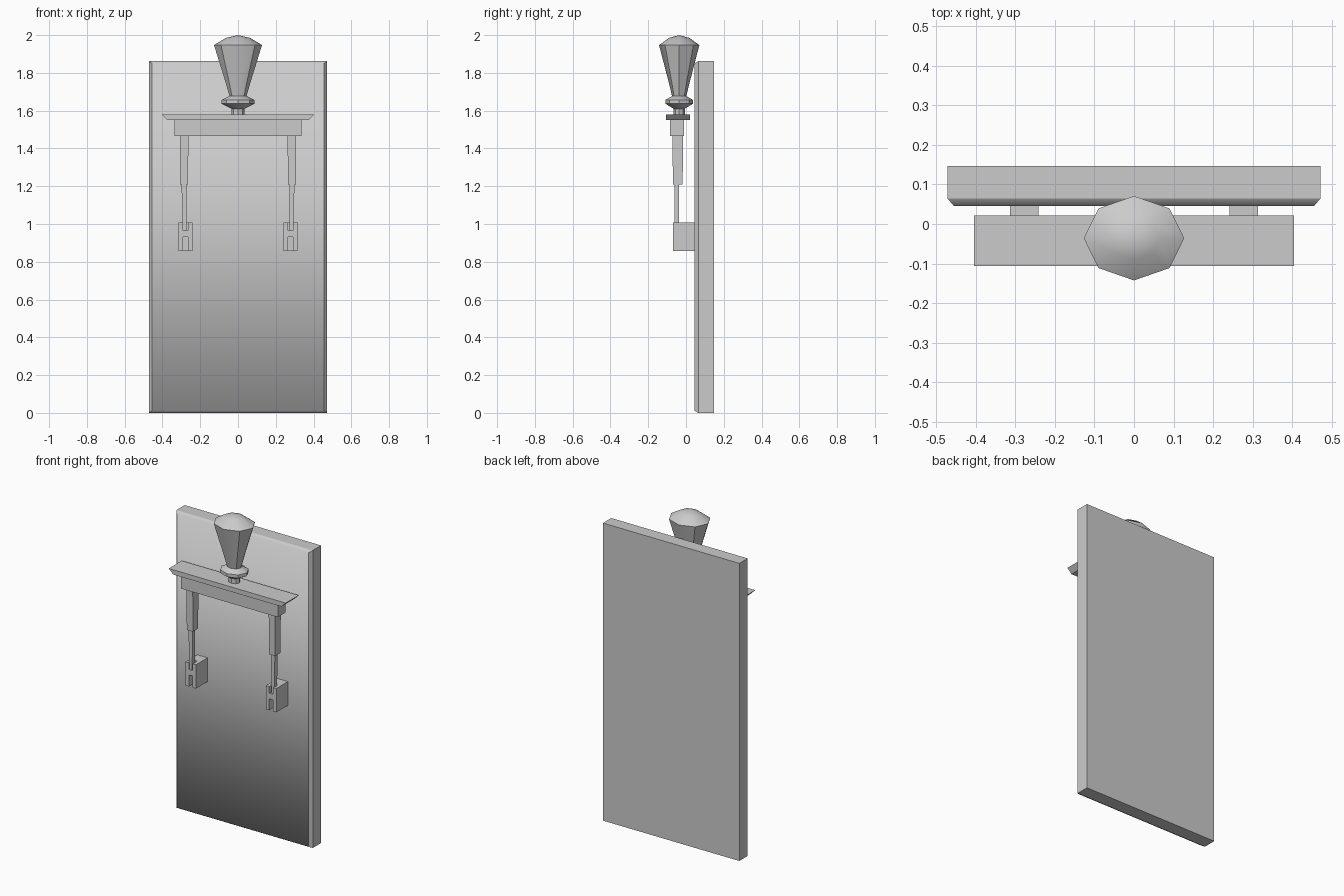
import bpy, bmesh, math

cube = bpy.data.objects.get("Cube")
if cube:
    bpy.data.objects.remove(cube, do_unlink=True)

grey = bpy.data.materials.new("plain grey")
grey.use_nodes = True
grey.diffuse_color = (0.6, 0.6, 0.6, 1)
grey.node_tree.nodes["Principled BSDF"].inputs["Base Color"].default_value = (0.6, 0.6, 0.6, 1)

AXIS_Y = -0.036  # depth of the hanging fixture's centre line


def finish(name, bm):
    bmesh.ops.recalc_face_normals(bm, faces=bm.faces)
    mesh = bpy.data.meshes.new(name)
    bm.to_mesh(mesh)
    bm.free()
    obj = bpy.data.objects.new(name, mesh)
    bpy.context.collection.objects.link(obj)
    mesh.materials.append(grey)
    return obj


def box(name, x, y, z, top=(1, 1)):
    """Box from (min, max) ranges; top scales the upper face in x and y."""
    bm = bmesh.new()
    bmesh.ops.create_cube(bm, size=1)
    for v in bm.verts:
        sx, sy = top if v.co.z > 0 else (1, 1)
        v.co = (sum(x) / 2 + v.co.x * sx * (x[1] - x[0]),
                sum(y) / 2 + v.co.y * sy * (y[1] - y[0]),
                sum(z) / 2 + v.co.z * (z[1] - z[0]))
    return finish(name, bm)


def lathe(name, profile, sides, squash):
    """Spin (radius, height) points into a slightly flattened turned shape."""
    bm = bmesh.new()
    rings = []
    for r, z in profile:
        if r == 0:
            rings.append([bm.verts.new((0, AXIS_Y, z))] * sides)
            continue
        angles = [2 * math.pi * i / sides for i in range(sides)]
        rings.append([bm.verts.new((r * math.cos(a), AXIS_Y + squash * r * math.sin(a), z))
                      for a in angles])
    for low, high in zip(rings, rings[1:]):
        for i in range(sides):
            j = (i + 1) % sides
            corners = dict.fromkeys((low[i], low[j], high[j], high[i]))
            bm.faces.new(list(corners))
    bm.faces.new(rings[0])
    return finish(name, bm)


def extrude_y(name, points, y0, y1):
    """Push an (x, z) outline through depth."""
    bm = bmesh.new()
    face = bm.faces.new([bm.verts.new((x, y0, z)) for x, z in points])
    new = bmesh.ops.extrude_face_region(bm, geom=[face])["geom"]
    bmesh.ops.translate(bm, vec=(0, y1 - y0, 0),
                        verts=[v for v in new if isinstance(v, bmesh.types.BMVert)])
    return finish(name, bm)


# Back panel: slab with a chamfered front whose shading rolls over top and bottom
def make_panel():
    bm = bmesh.new()
    half, top, front, back = 0.472, 1.862, 0.045, 0.147
    rings = []
    for y, dx, dz in ((back, 0, 0), (front + 0.02, 0, 0), (front, 0.017, 0.012)):
        w = half - dx
        rings.append([bm.verts.new((x, y, z)) for x, z in
                      ((-w, dz), (w, dz), (w, top - dz), (-w, top - dz))])
    bm.faces.new(rings[0])
    front_face = bm.faces.new(rings[2])
    front_face.smooth = True
    for k in range(2):
        for i in range(4):
            j = (i + 1) % 4
            f = bm.faces.new((rings[k][i], rings[k][j], rings[k + 1][j], rings[k + 1][i]))
            f.smooth = k == 1 and i in (0, 2)
    for e in bm.edges:
        e.smooth = all(f.smooth for f in e.link_faces)
    finish("back_panel", bm)


make_panel()

# Turned knob with dome, collar and neck
knob = lathe("knob", [(0.035, 1.57), (0.035, 1.61), (0.087, 1.637), (0.087, 1.657),
                      (0.045, 1.677), (0.066, 1.75), (0.127, 1.947),
                      (0.065, 1.985), (0, 2.0)], 8, 0.84)
bpy.context.view_layer.objects.active = knob
knob.select_set(True)
bpy.ops.object.shade_smooth_by_angle(angle=math.radians(38))
knob.select_set(False)

# Shelf flaring outward at the ends, with the beam under it
box("shelf", (-0.375, 0.375), (-0.106, 0.022), (1.55, 1.58), top=(1.08, 1))
box("beam", (-0.335, 0.335), (-0.085, -0.01), (1.465, 1.552))

# Two hanging legs, each ending in a forked clamp fixed to the panel
for side, s in (("left", 1), ("right", -1)):
    cx = 0.285 * s
    box(side + "_upper_leg", (cx - 0.021, cx + 0.021), (-0.069, -0.018),
        (1.208, 1.466), top=(1.05, 1.12))
    box(side + "_lower_leg", (cx - 0.011, cx + 0.011), (-0.062, -0.036),
        (0.965, 1.21), top=(1.2, 1))
    fx = 0.278 * s
    w, g = 0.036, 0.013
    low, high, slot, notch = 0.858, 1.007, 0.93, 0.965
    outline = [(-w, low), (-g, low), (-g, slot), (g, slot), (g, low), (w, low),
               (w, high), (g, high), (g, notch), (-g, notch), (-g, high), (-w, high)]
    extrude_y(side + "_clamp_fork", [(fx + x, z) for x, z in outline], -0.07, -0.025)
    box(side + "_clamp_block", (fx - w, fx + w), (-0.025, 0.047), (low, high))
